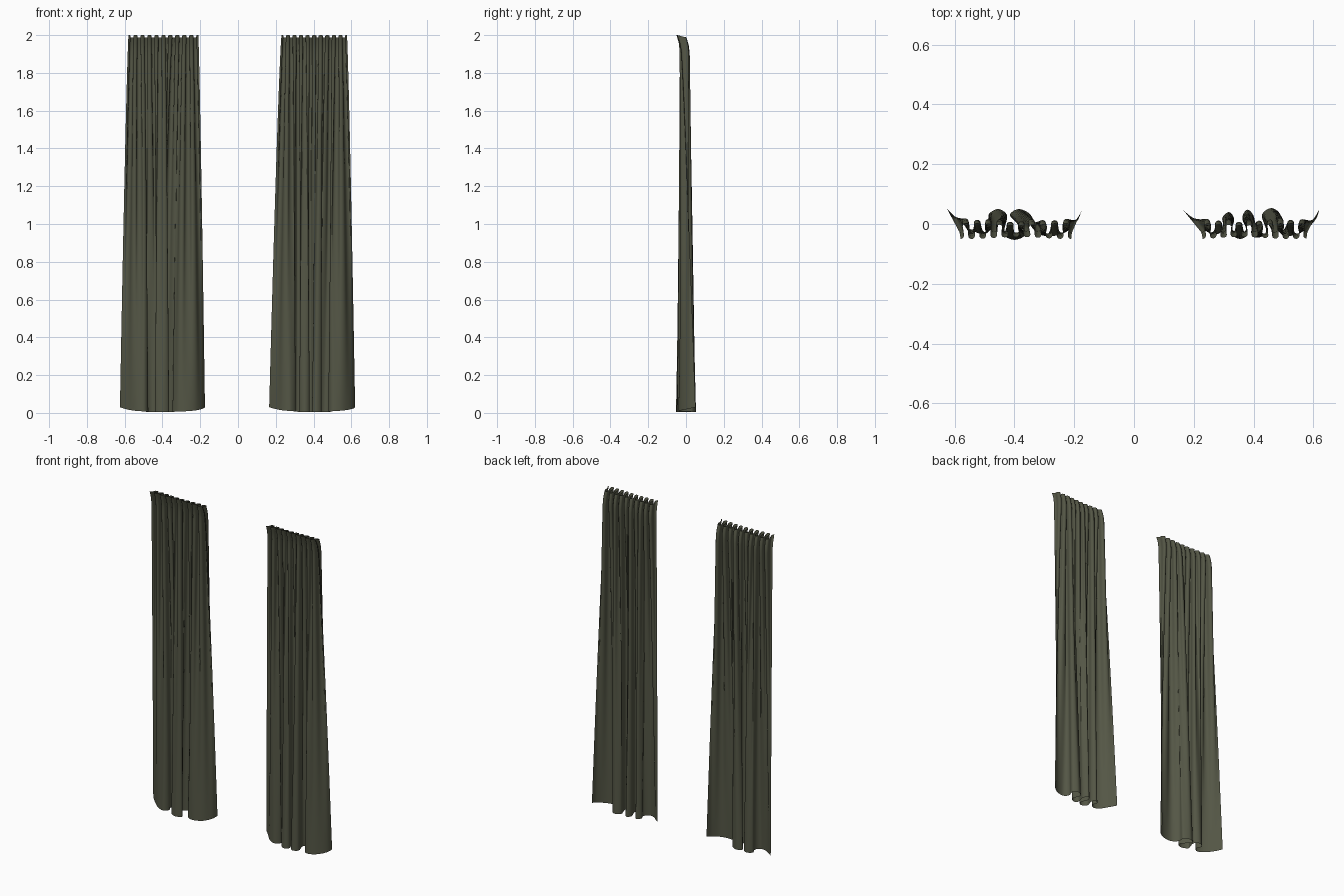
import bpy, math
from mathutils import Vector

if "Cube" in bpy.data.objects:
    bpy.data.objects.remove(bpy.data.objects["Cube"])

cloth = bpy.data.materials.new("dark olive cloth")
cloth.diffuse_color = (0.088, 0.093, 0.060, 1)
cloth.use_nodes = True
cloth.node_tree.nodes["Principled BSDF"].inputs["Base Color"].default_value = cloth.diffuse_color

NU, NV, PLEATS = 200, 48, 10


def smooth_path(pts, count):
    """Catmull-Rom curve through pts, resampled evenly by length."""
    p = [Vector(q) for q in pts]
    p = [2 * p[0] - p[1]] + p + [2 * p[-1] - p[-2]]
    fine = []
    for i in range(1, len(p) - 2):
        a, b, c, d = p[i - 1:i + 3]
        for k in range(24):
            t = k / 24
            fine.append(0.5 * (2 * b + (c - a) * t + (2 * a - 5 * b + 4 * c - d) * t * t
                               + (3 * b - a - 3 * c + d) * t ** 3))
    fine.append(p[-2])
    dist = [0.0]
    for a, b in zip(fine, fine[1:]):
        dist.append(dist[-1] + (b - a).length)
    out, j = [], 0
    for i in range(count + 1):
        s = dist[-1] * i / count
        while j < len(fine) - 2 and dist[j + 1] < s:
            j += 1
        f = (s - dist[j]) / max(dist[j + 1] - dist[j], 1e-9)
        out.append(fine[j].lerp(fine[j + 1], min(f, 1)))
    return out


def curtain(name, hem, top_left, top_right):
    bottom = smooth_path(hem, NU)
    verts, faces = [], []
    for j in range(NV + 1):
        v = j / NV
        w = (1 - v) ** 0.8                      # 1 at the hem, 0 at the heading
        lean = max(0, (v - 0.955) / 0.045)      # heading tips forward
        for i in range(NU + 1):
            u = i / NU
            ph = 2 * math.pi * PLEATS * u
            wave = math.cos(ph)
            # gathered heading with slightly pinched pleats
            tx = top_left + (top_right - top_left) * u + 0.006 * math.sin(2 * ph)
            ty = -0.008 - 0.023 * wave * (1 + 0.15 * math.sin(7 * u + top_left * 9))
            b = bottom[i]
            x = tx + (b.x - tx) * w
            y = ty + (b.y - ty) * w - 0.016 * lean * lean
            low = 0.005 + 0.025 * abs(2 * u - 1) ** 5
            high = 1.994 + 0.006 * wave
            verts.append((x, y, low + (high - low) * v))
    n = NU + 1
    for j in range(NV):
        for i in range(NU):
            a = j * n + i
            faces.append((a, a + 1, a + n + 1, a + n))
    me = bpy.data.meshes.new(name)
    me.from_pydata(verts, [], faces)
    me.materials.append(cloth)
    me.shade_smooth()
    ob = bpy.data.objects.new(name, me)
    bpy.context.collection.objects.link(ob)
    return ob


# hem outlines seen from above: swept-back ends, looped folds in the middle
left_hem = [(-0.625, 0.05), (-0.585, 0.012), (-0.535, -0.025), (-0.495, -0.032),
            (-0.475, -0.005), (-0.487, 0.03), (-0.455, 0.05), (-0.425, 0.03),
            (-0.432, -0.01), (-0.438, -0.036), (-0.40, -0.053), (-0.365, -0.036),
            (-0.388, 0.0), (-0.415, 0.03), (-0.385, 0.05), (-0.345, 0.03),
            (-0.345, -0.005), (-0.315, -0.035), (-0.27, -0.04), (-0.225, -0.025),
            (-0.19, 0.01), (-0.175, 0.046)]
right_hem = [(0.165, 0.046), (0.20, 0.015), (0.235, -0.02), (0.275, -0.035),
             (0.305, -0.01), (0.295, 0.02), (0.318, 0.04), (0.335, 0.015),
             (0.325, -0.03), (0.355, -0.05), (0.38, -0.03), (0.362, 0.02),
             (0.38, 0.048), (0.402, 0.02), (0.392, -0.03), (0.415, -0.046),
             (0.442, -0.025), (0.428, 0.03), (0.46, 0.053), (0.49, 0.03),
             (0.478, -0.01), (0.50, -0.038), (0.545, -0.035), (0.585, -0.01),
             (0.61, 0.02), (0.62, 0.05)]

curtain("left_curtain", left_hem, -0.58, -0.21)
curtain("right_curtain", right_hem, 0.23, 0.577)
